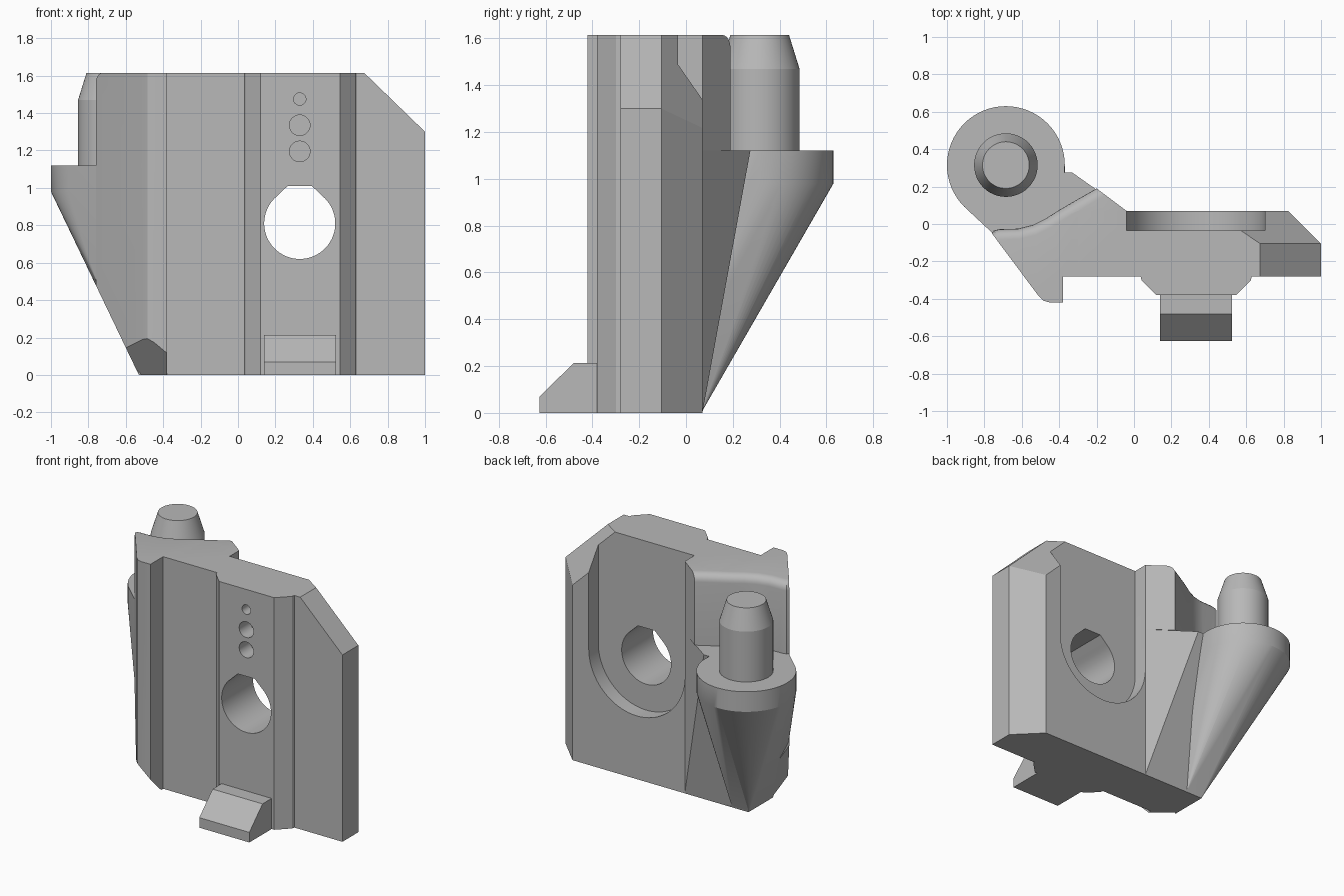
import bpy, bmesh, math
from mathutils import Vector

cube = bpy.data.objects.get("Cube")
if cube:
    bpy.data.objects.remove(cube, do_unlink=True)

grey = bpy.data.materials.new("plain grey")
grey.use_nodes = True
grey.diffuse_color = (0.48, 0.48, 0.48, 1)
grey.node_tree.nodes["Principled BSDF"].inputs["Base Color"].default_value = (0.48, 0.48, 0.48, 1)


def finish(name, bm):
    bmesh.ops.recalc_face_normals(bm, faces=bm.faces)
    mesh = bpy.data.meshes.new(name)
    bm.to_mesh(mesh)
    bm.free()
    mesh.materials.append(grey)
    obj = bpy.data.objects.new(name, mesh)
    bpy.context.collection.objects.link(obj)
    return obj


def prism(points, low, high, axis="z"):
    """Extrude a 2D outline along one axis."""
    place = {"z": lambda a, b, c: (a, b, c),
             "y": lambda a, b, c: (a, c, b),
             "x": lambda a, b, c: (c, a, b)}[axis]
    bm = bmesh.new()
    face = bm.faces.new([bm.verts.new(place(a, b, low)) for a, b in points])
    ext = bmesh.ops.extrude_face_region(bm, geom=[face])["geom"]
    shift = Vector(place(0, 0, high - low))
    bmesh.ops.translate(bm, vec=shift, verts=[v for v in ext if isinstance(v, bmesh.types.BMVert)])
    bmesh.ops.recalc_face_normals(bm, faces=bm.faces)
    return bm


def cut(bm, point, normal):
    """Slice off everything on the normal's side and cap the opening."""
    bmesh.ops.bisect_plane(bm, geom=bm.verts[:] + bm.edges[:] + bm.faces[:], dist=1e-5,
                           plane_co=point, plane_no=Vector(normal).normalized(), clear_outer=True)
    bmesh.ops.holes_fill(bm, edges=[e for e in bm.edges if e.is_boundary])


def hull(points):
    bm = bmesh.new()
    for p in points:
        bm.verts.new(p)
    res = bmesh.ops.convex_hull(bm, input=bm.verts[:])
    bmesh.ops.delete(bm, geom=[v for v in bm.verts if not v.link_faces], context="VERTS")
    return bm


def arc(cx, cy, r, start=0, end=360, n=48):
    steps = n if end - start == 360 else n + 1
    return [(cx + r * math.cos(math.radians(start + (end - start) * i / n)),
             cy + r * math.sin(math.radians(start + (end - start) * i / n))) for i in range(steps)]


def combine(target, other, operation):
    mod = target.modifiers.new("combine", "BOOLEAN")
    mod.operation = operation
    mod.solver = "EXACT"
    mod.object = other
    bpy.context.view_layer.objects.active = target
    bpy.ops.object.modifier_apply(modifier=mod.name)
    bpy.data.objects.remove(other, do_unlink=True)


def smooth(obj, angle=28):
    bpy.ops.object.select_all(action="DESELECT")
    obj.select_set(True)
    bpy.context.view_layer.objects.active = obj
    bpy.ops.object.shade_smooth_by_angle(angle=math.radians(angle))


TOP, LEDGE = 1.615, 1.12
PIN = (-0.685, 0.315)

# Main plate with a raised front rail and chamfered corner
bm = prism([(-0.3, -0.28), (0.035, -0.28), (0.04, -0.3), (0.12, -0.38), (0.545, -0.38),
            (0.625, -0.3), (0.63, -0.28), (1, -0.28), (1, -0.105), (0.825, 0.07), (-0.3, 0.07)], 0, TOP)
cut(bm, (1, 0, 1.3), (0.31, 0, 0.32))
cut(bm, (1, -0.105, 1.3), (0.527, 0.782, 0.544))
body = finish("mount_body", bm)

# Side cheek below the ledge, undercut toward the base
cheek = [(-0.76, -0.05), (-0.51, -0.385), (-0.485, -0.41), (-0.45, -0.42), (-0.38, -0.42), (-0.38, -0.28)]
bm = prism(cheek + [(-0.04, -0.28), (-0.04, 0.07), (-0.66, 0.07)], 0, LEDGE)
cut(bm, (-0.53, 0, 0), (-0.98, 0, -0.47))
cut(bm, (-0.42, -0.42, 0.15), (-0.5, -0.6, -0.6))
combine(body, finish("cheek", bm), "UNION")

# Upper block with a wavy back wall, rounded along its top edge
wave = [(-0.2, 0.19), (-0.27, 0.15), (-0.4, 0.075), (-0.47, 0.03), (-0.54, -0.005),
        (-0.62, -0.025), (-0.72, -0.028), (-0.75, -0.035)]
bm = prism(cheek + [(-0.04, -0.28), (-0.04, 0.07)] + wave, LEDGE, TOP)
spots = [Vector(p) for p in wave + cheek[:1]]
edges = [e for e in bm.edges if all(v.co.z > TOP - 0.01 and
         any((v.co.xy - s).length < 1e-4 for s in spots) for v in e.verts)]
bmesh.ops.bevel(bm, geom=edges, offset=0.055, segments=5, profile=0.5, affect="EDGES", clamp_overlap=True)
combine(body, finish("upper_block", bm), "UNION")

# Web that spreads from the plate to the arm
web = [(-0.04, 0.07, 0), (-0.53, 0.07, 0), (-0.04, -0.1, 0), (-0.5, -0.1, 0)]
web += [(x, y, LEDGE) for x, y in [(-0.04, 0.07), (-0.33, 0.275), (-0.6, 0.275), (-0.6, -0.1), (-0.04, -0.1)]]
combine(body, finish("web", hull(web)), "UNION")

# Round pin seat tapering down to the base
arm = [(x, y, z) for z in (0.98, LEDGE) for x, y in arc(*PIN, 0.315, n=64)]
arm += [(-0.53, 0.065, 0), (-0.53, -0.2, 0), (-0.4, 0.065, 0), (-0.35, -0.1, 0),
        (-0.755, -0.05, 0.5), (-0.755, -0.05, LEDGE)]
combine(body, finish("arm", hull(arm)), "UNION")

# Rear pocket, open at the top
pocket = arc(0.33, 0.81, 0.37, 180, 360) + [(0.7, 2), (-0.04, 2)]
combine(body, finish("pocket_cutter", prism(pocket, -0.035, 0.3, "y")), "DIFFERENCE")

# Through hole with a flat-topped notch
hole = arc(0.33, 0.81, 0.19, 130, 410) + [(0.395, 1.01), (0.265, 1.01)]
combine(body, finish("hole_cutter", prism(hole, -0.6, 0.3, "y")), "DIFFERENCE")

# Three blind holes above it
for z, r in ((1.195, 0.055), (1.335, 0.055), (1.475, 0.033)):
    combine(body, finish("blind_cutter", prism(arc(0.33, z, r, n=32), -0.5, -0.26, "y")), "DIFFERENCE")
smooth(body)

# Locating pin with a tapered tip
bm = bmesh.new()
profile = [(0.17, LEDGE - 0.02), (0.17, 1.47), (0.125, TOP)]
rings = [[bm.verts.new((x, y, z)) for x, y in arc(*PIN, r)] for r, z in profile]
for a, b in zip(rings, rings[1:]):
    for i in range(len(a)):
        j = (i + 1) % len(a)
        bm.faces.new((a[i], a[j], b[j], b[i]))
bm.faces.new(rings[-1])
bm.faces.new(rings[0][::-1])
smooth(finish("locating_pin", bm), 15)

# Front foot tab
finish("foot_tab", prism([(-0.36, 0), (-0.625, 0), (-0.625, 0.07), (-0.48, 0.213), (-0.36, 0.213)],
                         0.14, 0.525, "x"))
